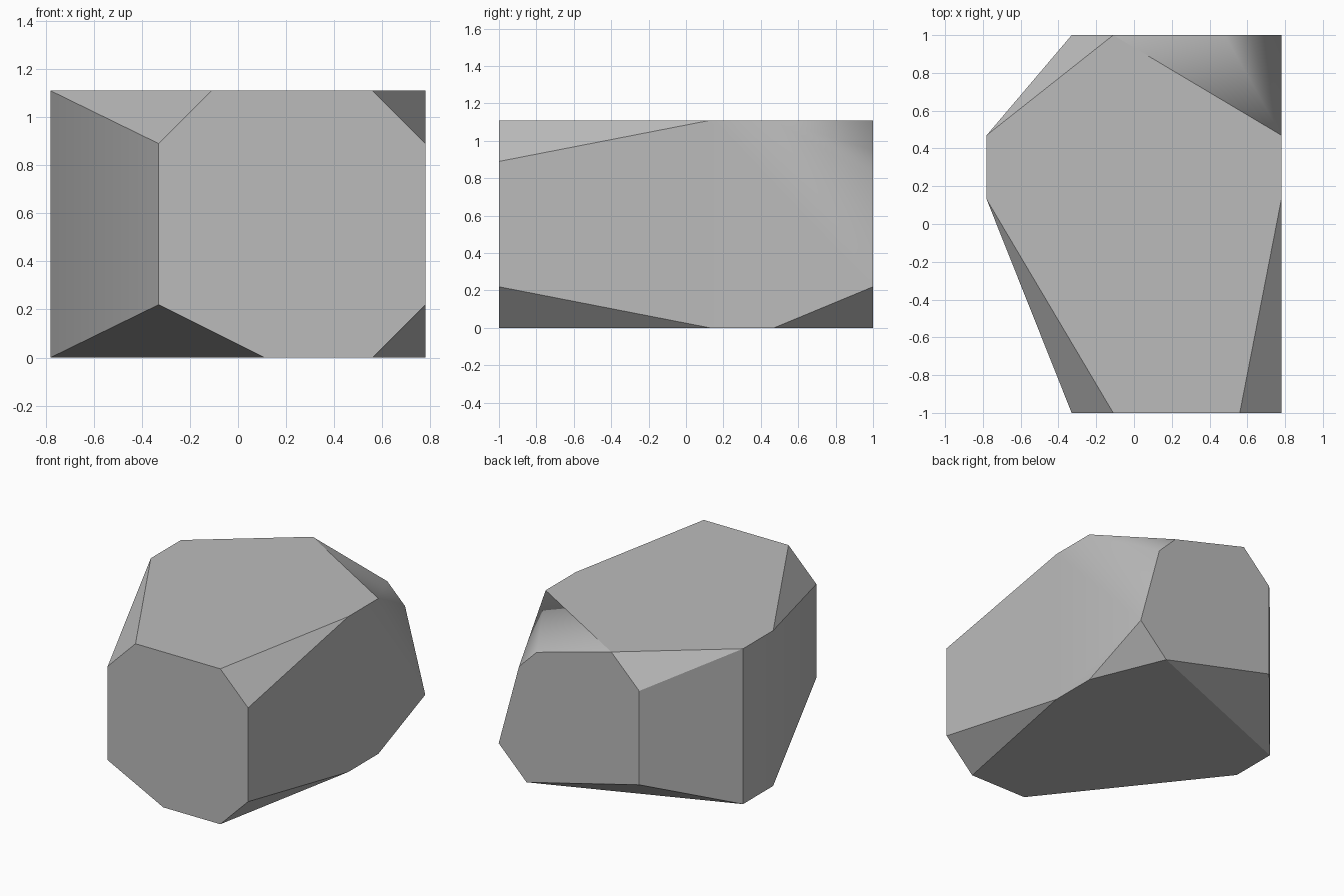
import bpy, bmesh, math
from mathutils import Vector

cube = bpy.data.objects.get("Cube")
if cube:
    bpy.data.objects.remove(cube, do_unlink=True)

W, H = 0.78, 1.11          # half width, height
FRONT, BACK = 0.13, 0.47   # ends of the straight middle band
IN, CUT = 0.33, 0.22       # side chamfer inset, corner cut

pts = []
for z in (0, H):
    # straight side edges
    for x in (-W, W):
        pts += [(x, FRONT, z), (x, BACK, z)]
    cut_z = CUT if z == 0 else H - CUT
    # front end corners
    pts += [(-IN, -1, cut_z), (W, -1, cut_z), (W - CUT, -1, z)]
    pts.append((0.11 if z == 0 else -0.11, -1, z))
    # back chamfer corners
    pts.append((-IN, 1, cut_z))

# back end: lower corner cut and rounded upper corner
ridge_left, ridge_peak = (-0.11, 1, H), (W, BACK, H)
pts += [(W - CUT, 1, 0), (W, 1, CUT), ridge_left]
pts += [(0.48, 1, 0.95), (0.62, 1, 0.81)]

# faceted stone body
bm = bmesh.new()
for p in pts:
    bm.verts.new(p)
bmesh.ops.convex_hull(bm, input=bm.verts[:])
bmesh.ops.dissolve_limit(bm, angle_limit=math.radians(2),
                         verts=bm.verts[:], edges=bm.edges[:])
bmesh.ops.recalc_face_normals(bm, faces=bm.faces[:])
mesh = bpy.data.meshes.new("rock")
bm.to_mesh(mesh)
bm.free()
rock = bpy.data.objects.new("rock", mesh)
bpy.context.collection.objects.link(rock)

# stone colour
mat = bpy.data.materials.new("grey_stone")
mat.use_nodes = True
colour = (0.5, 0.5, 0.5, 1)
mat.diffuse_color = colour
mat.node_tree.nodes["Principled BSDF"].inputs["Base Color"].default_value = colour
mesh.materials.append(mat)

# soft shading on the shallow angles, crisp rim on the flat top
bpy.ops.object.select_all(action='DESELECT')
rock.select_set(True)
bpy.context.view_layer.objects.active = rock
bpy.ops.object.shade_smooth_by_angle(angle=math.radians(30))
rim = (Vector(ridge_left), Vector(ridge_peak))
for e in mesh.edges:
    if all(min((mesh.vertices[i].co - r).length for r in rim) < 0.01 for i in e.vertices):
        e.use_edge_sharp = True
